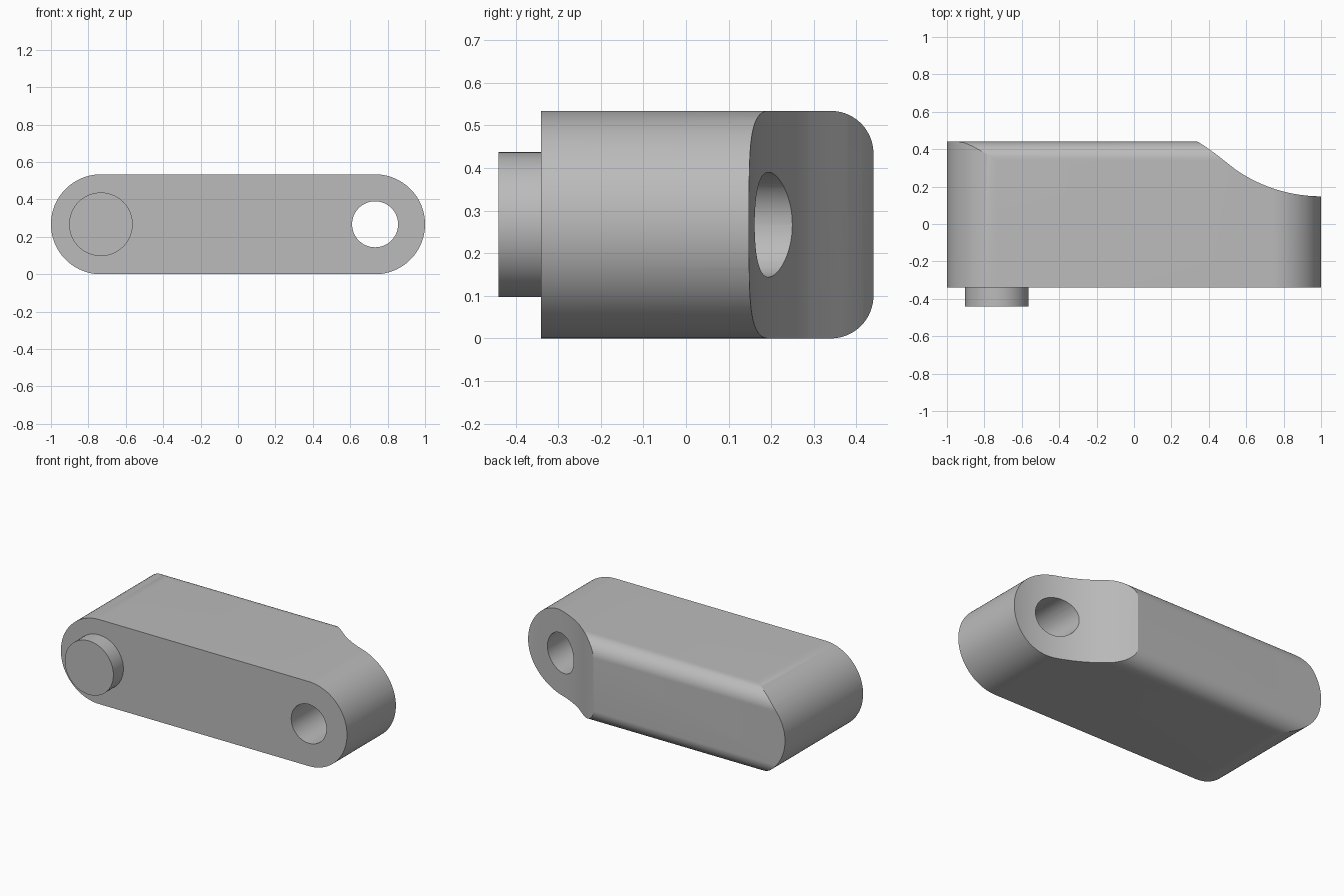
import bpy
import bmesh
from math import sin, cos, pi, radians
from mathutils import Vector

cube = bpy.data.objects.get("Cube")
if cube:
    bpy.data.objects.remove(cube)

grey = bpy.data.materials.new("plain grey")
grey.use_nodes = True
colour = (0.5, 0.5, 0.5, 1)
grey.diffuse_color = colour
grey.node_tree.nodes["Principled BSDF"].inputs["Base Color"].default_value = colour

R = 0.267        # radius of the rounded ends, half the height
END = 1 - R      # distance of the end centres from the middle
FRONT, BACK = -0.34, 0.44


def prism(name, points, push):
    """Extrude a closed loop of 3D points along a vector."""
    bm = bmesh.new()
    face = bm.faces.new([bm.verts.new(p) for p in points])
    grown = bmesh.ops.extrude_face_region(bm, geom=[face])["geom"]
    moved = [v for v in grown if isinstance(v, bmesh.types.BMVert)]
    bmesh.ops.translate(bm, verts=moved, vec=Vector(push))
    bmesh.ops.recalc_face_normals(bm, faces=bm.faces)
    mesh = bpy.data.meshes.new(name)
    bm.to_mesh(mesh)
    bm.free()
    mesh.materials.append(grey)
    obj = bpy.data.objects.new(name, mesh)
    bpy.context.collection.objects.link(obj)
    return obj


def disc(x, radius, y, count=64):
    """Points of a circle facing the front."""
    turns = [2 * pi * i / count for i in range(count)]
    return [(x + radius * cos(t), y, R + radius * sin(t)) for t in turns]


def cut(target, cutter, operation):
    mod = target.modifiers.new(cutter.name, "BOOLEAN")
    mod.object, mod.operation, mod.solver = cutter, operation, "EXACT"
    bpy.context.view_layer.objects.active = target
    bpy.ops.object.modifier_apply(modifier=mod.name)
    bpy.data.objects.remove(cutter)


def smooth(obj):
    bpy.ops.object.select_all(action="DESELECT")
    obj.select_set(True)
    bpy.context.view_layer.objects.active = obj
    bpy.ops.object.shade_smooth_by_angle(angle=radians(20))


# Link body: a bar with fully round ends, left overlong at the back
outline = []
for side, start in ((1, -pi / 2), (-1, pi / 2)):
    for i in range(49):
        t = start + pi * i / 48
        outline.append((side * END + R * cos(t), FRONT, R + R * sin(t)))
body = prism("link_body", outline, (0, 1.2, 0))

# Rounded long back edges
r = 0.1
upper = []
for i in range(17):
    a = radians(3 + 87 * i / 16)
    upper.append((BACK - r + r * sin(a), R - r + r * cos(a)))
a = radians(3)
upper.insert(0, (upper[0][0] - 1.2 * cos(a), upper[0][1] + 1.2 * sin(a)))
section = upper + [(y, -z) for y, z in reversed(upper)]
cut(body, prism("back_rounding", [(-1.2, y, R + z) for y, z in section], (2.4, 0, 0)), "INTERSECT")

# Sloped relief at the back of the hole end, flowing into a hollow arc
sweep = [(0.30, 0.466), (0.34, 0.44), (0.38, 0.415), (0.43, 0.38)]
bend, angle = 0.80, radians(35)
for i in range(25):
    t = angle * (1 - i / 24)
    sweep.append((1 - bend * sin(t), 0.148 + bend * (1 - cos(t))))
sweep += [(1.2, 0.148), (1.2, 0.7), (0.30, 0.7)]
cut(body, prism("relief", [(x, y, -0.2) for x, y in sweep], (0, 0, 1)), "DIFFERENCE")

# Through hole
cut(body, prism("hole", disc(END, 0.123, -0.6), (0, 1.4, 0)), "DIFFERENCE")
smooth(body)

# Round pin on the front
pin = prism("front_pin", disc(-END, 0.17, -0.44), (0, 0.11, 0))
smooth(pin)
